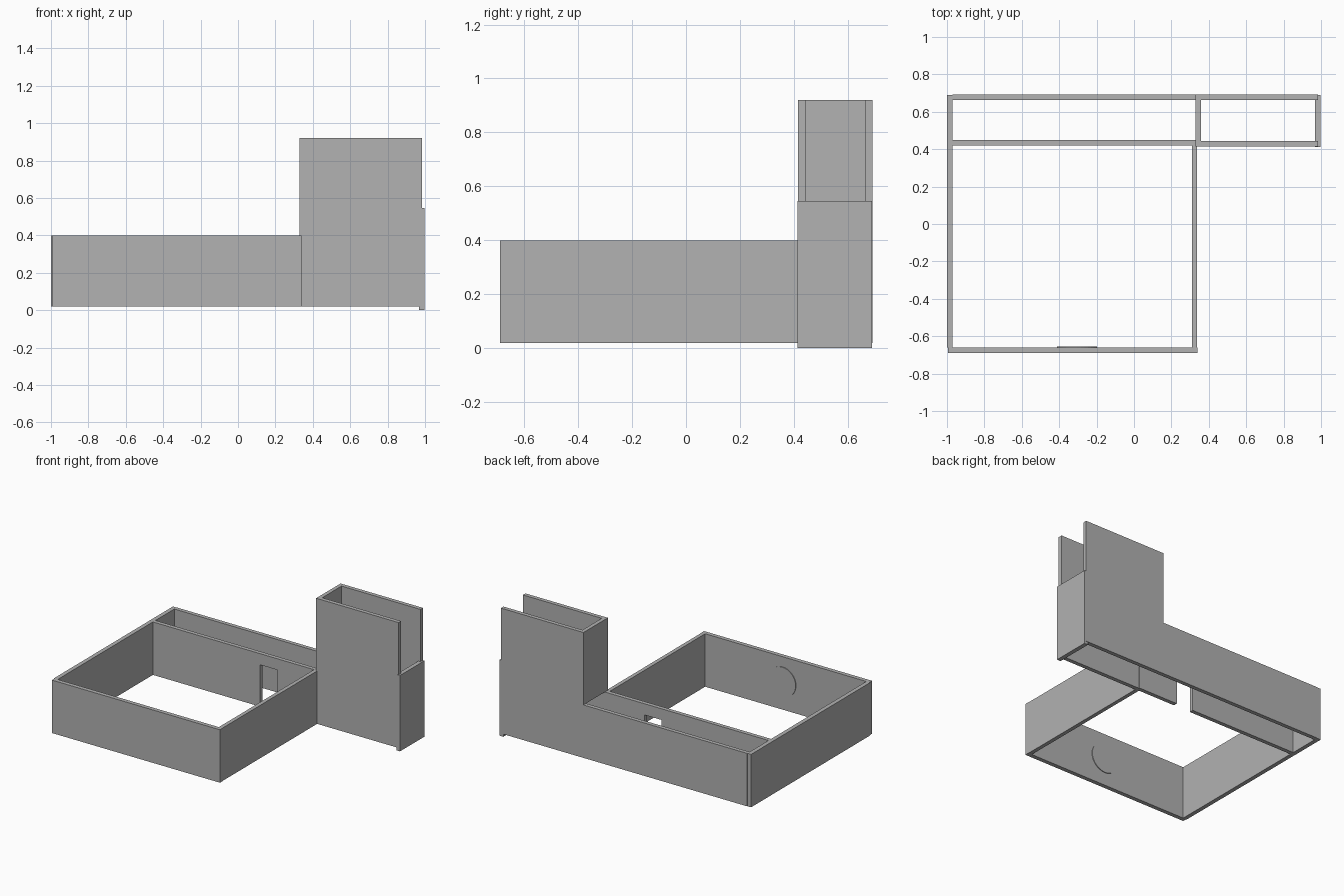
import bpy
import bmesh
from math import cos, sin, tau

cube = bpy.data.objects.get("Cube")
if cube:
    bpy.data.objects.remove(cube, do_unlink=True)

grey = bpy.data.materials.new("plain grey")
grey.use_nodes = True
colour = (0.445, 0.445, 0.445, 1)
grey.diffuse_color = colour
grey.node_tree.nodes["Principled BSDF"].inputs["Base Color"].default_value = colour

BASE, TOP, TOWER = 0.02, 0.40, 0.92


def panel(name, outline, y0, y1):
    """Extrude an x-z outline from y0 to y1."""
    bm = bmesh.new()
    face = bm.faces.new([bm.verts.new((x, y0, z)) for x, z in outline])
    grown = bmesh.ops.extrude_face_region(bm, geom=[face])["geom"]
    bmesh.ops.translate(bm, vec=(0, y1 - y0, 0),
                        verts=[v for v in grown if isinstance(v, bmesh.types.BMVert)])
    bmesh.ops.recalc_face_normals(bm, faces=bm.faces)
    mesh = bpy.data.meshes.new(name)
    bm.to_mesh(mesh)
    bm.free()
    mesh.materials.append(grey)
    obj = bpy.data.objects.new(name, mesh)
    bpy.context.collection.objects.link(obj)
    return obj


def wall(name, x0, x1, y0, y1, z0=BASE, z1=TOP):
    return panel(name, [(x0, z0), (x1, z0), (x1, z1), (x0, z1)], y0, y1)


# Square room
wall("room_front_wall", -0.995, 0.34, -0.69, -0.66)
wall("room_right_wall", -1, -0.97, -0.66, 0.69)
wall("room_left_wall", 0.31, 0.338, -0.66, 0.435)

# Wall between room and passage, with a doorway open to the floor
panel("passage_wall",
      [(-0.97, BASE), (-0.12, BASE), (-0.12, 0.32), (0.015, 0.32),
       (0.015, BASE), (0.33, BASE), (0.33, TOP), (-0.97, TOP)], 0.42, 0.449)

# Back wall steps up from the passage to the tower
panel("back_wall",
      [(-0.97, BASE), (0.985, BASE), (0.985, TOWER), (0.33, TOWER),
       (0.33, TOP), (-0.97, TOP)], 0.663, 0.692)

# Tower, open to the passage below and with a high opening at the side
wall("tower_front_wall", 0.33, 0.985, 0.415, 0.444, BASE, TOWER)
wall("tower_cross_wall", 0.33, 0.358, 0.444, 0.663, TOP, TOWER)
wall("tower_side_wall", 0.968, 0.998, 0.413, 0.69, 0, 0.545)

# Thin round plate on the inside of the front wall
panel("round_plate",
      [(-0.305 + 0.107 * cos(tau * i / 32), 0.22 + 0.107 * sin(tau * i / 32))
       for i in range(32)], -0.66, -0.655)
